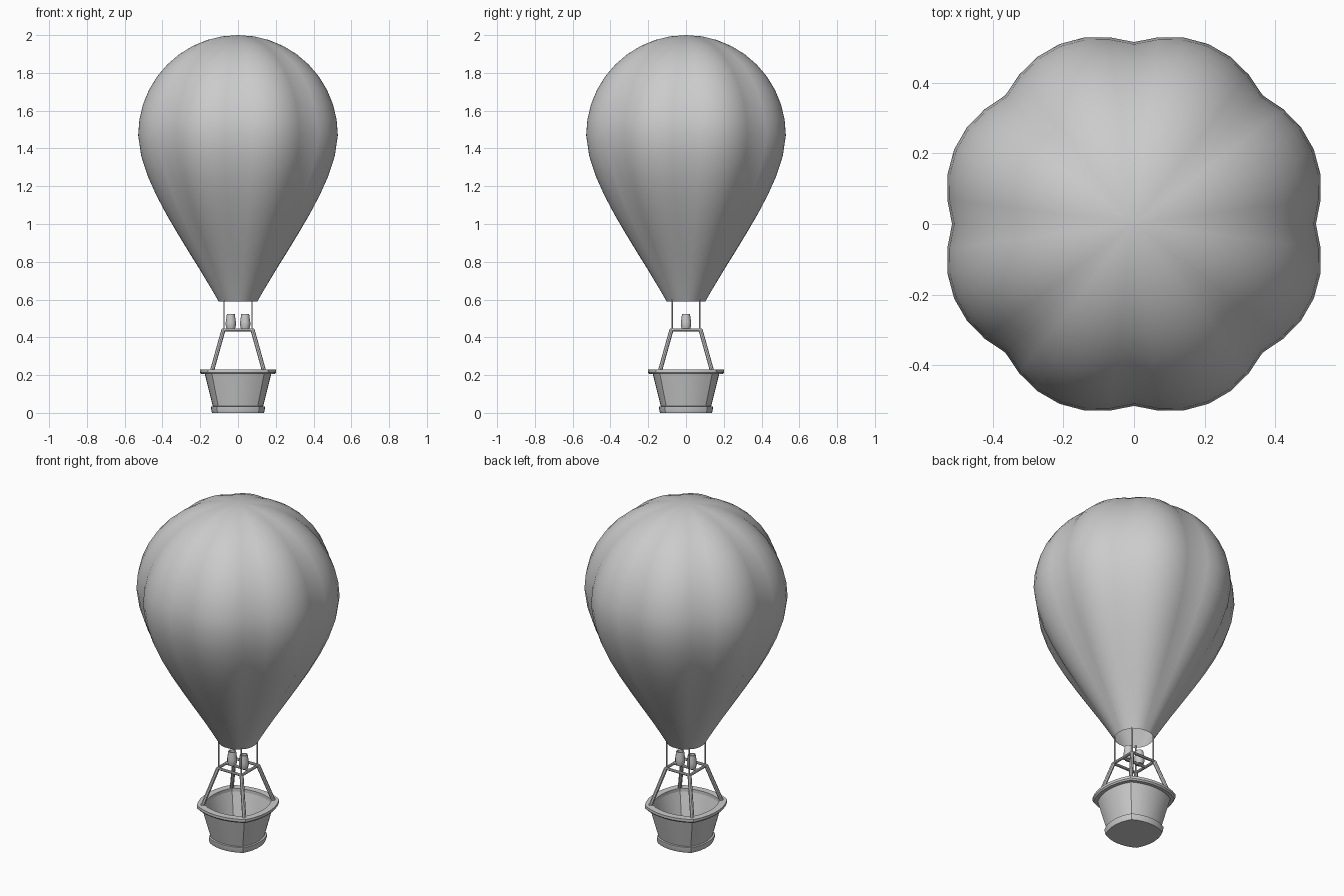
import bpy, bmesh, math
from mathutils import Vector

if "Cube" in bpy.data.objects:
    bpy.data.objects.remove(bpy.data.objects["Cube"])


def loft(name, profile, shape, n, caps=False, closed=False, angle=30):
    """Sweep (radius, z) points round z; shape(theta, z) scales the radius."""
    bm = bmesh.new()
    rings = []
    for r, z in profile:
        if r == 0:
            rings.append([bm.verts.new((0, 0, z))] * n)
            continue
        ring = []
        for i in range(n):
            t = 2 * math.pi * i / n
            k = r * shape(t, z)
            ring.append(bm.verts.new((k * math.cos(t), k * math.sin(t), z)))
        rings.append(ring)
    pairs = list(zip(rings, rings[1:]))
    if closed:
        pairs.append((rings[-1], rings[0]))
    for a, b in pairs:
        for i in range(n):
            j = (i + 1) % n
            quad = list(dict.fromkeys((a[i], a[j], b[j], b[i])))
            bm.faces.new(quad)
    if caps:
        bm.faces.new(rings[0][::-1])
        bm.faces.new(rings[-1])
    bmesh.ops.recalc_face_normals(bm, faces=bm.faces)
    return finish(name, bm, angle)


def finish(name, bm, angle=30):
    me = bpy.data.meshes.new(name)
    bm.to_mesh(me)
    bm.free()
    ob = bpy.data.objects.new(name, me)
    bpy.context.collection.objects.link(ob)
    bpy.ops.object.select_all(action='DESELECT')
    ob.select_set(True)
    bpy.context.view_layer.objects.active = ob
    bpy.ops.object.shade_smooth_by_angle(angle=math.radians(angle))
    return ob


def bars(name, segments, radius, sides):
    """Straight bars between pairs of points, joined in one object."""
    bm = bmesh.new()
    for a, b in segments:
        a, b = Vector(a), Vector(b)
        d = b - a
        m = d.to_track_quat('Z', 'Y').to_matrix().to_4x4()
        m.translation = (a + b) / 2
        bmesh.ops.create_cone(bm, cap_ends=True, segments=sides, radius1=radius,
                              radius2=radius, depth=d.length, matrix=m)
    return finish(name, bm)


# Cross-sections: eight puffed gores, bowed square, plain circle
def gores(t, z):
    fade = min(1, max(0.25, (z - 0.4) / 0.7))
    return 1 + 0.07 * fade * abs(math.sin(4 * t))


def bowed_square(t, z):
    a = (t + math.pi / 4) % (math.pi / 2) - math.pi / 4
    return math.sqrt(1.54 ** 2 - (0.54 * math.sin(a)) ** 2) - 0.54 * math.cos(a)


def circle(t, z):
    return 1


# Envelope: domed top, conical lower half, open mouth
outline = [(0.105, 0.59), (0.14, 0.65), (0.2, 0.75), (0.262, 0.85), (0.322, 0.95),
           (0.379, 1.05), (0.431, 1.15), (0.476, 1.25), (0.512, 1.36)]
outline += [(0.528 * math.cos(math.radians(d)), 1.47 + 0.53 * math.sin(math.radians(d)))
            for d in range(0, 90, 9)] + [(0, 2.0)]
loft("envelope", [(r / 1.025, z) for r, z in outline], gores, 48, angle=40)

# Basket: hollow tub, top rim and base band
loft("basket_body", [(0.128, 0.015), (0.178, 0.215), (0.165, 0.215), (0.116, 0.03)],
     bowed_square, 32, caps=True)
loft("basket_rim", [(0.164, 0.207), (0.196, 0.207), (0.202, 0.215), (0.202, 0.23),
                    (0.164, 0.23)], bowed_square, 32, closed=True)
loft("basket_base", [(0.137, 0), (0.141, 0.012), (0.143, 0.034), (0.126, 0.036)],
     bowed_square, 32, caps=True)

# Uprights, burner frame and ropes at the four corners
corners = [(1, 1), (-1, 1), (-1, -1), (1, -1)]


def at(c, half, z):
    return (c[0] * half, c[1] * half, z)


bars("uprights", [(at(c, 0.141, 0.21), at(c, 0.077, 0.44)) for c in corners], 0.011, 8)
frame = [(at(c, 0.078, 0.44), at(corners[(i + 1) % 4], 0.078, 0.44))
         for i, c in enumerate(corners)]
frame.append(((-0.078, 0, 0.44), (0.078, 0, 0.44)))
bars("burner_frame", frame, 0.008, 8)
bars("ropes", [(at(c, 0.074, 0.44), at(c, 0.074, 0.605)) for c in corners], 0.004, 6)

# Twin burners
for side, x in (("left", -0.038), ("right", 0.038)):
    ob = loft("burner_" + side, [(0.021, 0.442), (0.027, 0.462), (0.027, 0.48),
                                 (0.021, 0.523), (0.016, 0.523), (0.016, 0.5)],
              circle, 12, caps=True)
    ob.location.x = x
